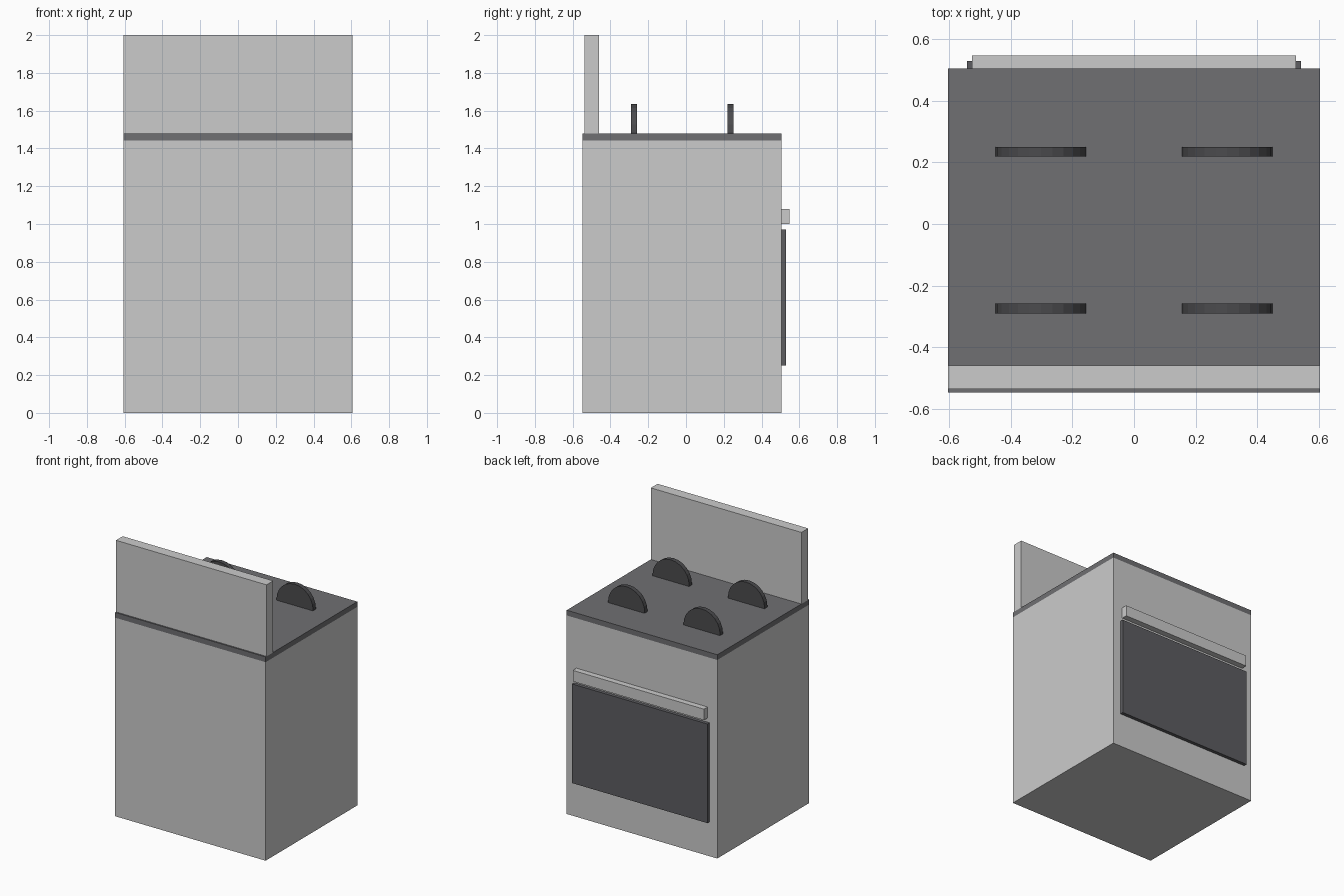
import bpy
import math

if "Cube" in bpy.data.objects:
    bpy.data.objects.remove(bpy.data.objects["Cube"])


def material(name, r, g, b):
    mat = bpy.data.materials.new(name)
    mat.diffuse_color = (r, g, b, 1)
    mat.use_nodes = True
    mat.node_tree.nodes["Principled BSDF"].inputs["Base Color"].default_value = mat.diffuse_color
    return mat


enamel = material("light_enamel", 0.55, 0.55, 0.57)
top_grey = material("cooktop_grey", 0.16, 0.16, 0.17)
glass = material("dark_glass", 0.11, 0.11, 0.12)
iron = material("burner_iron", 0.07, 0.07, 0.075)


def box(name, x, y, z, mat):
    """Axis-aligned box from (min, max) ranges."""
    bpy.ops.mesh.primitive_cube_add(size=1, location=[sum(r) / 2 for r in (x, y, z)])
    ob = bpy.context.object
    ob.name = name
    ob.scale = [r[1] - r[0] for r in (x, y, z)]
    bpy.ops.object.transform_apply(location=False, rotation=False, scale=True)
    ob.data.materials.append(mat)
    return ob


W = 0.605

# Oven body, cooktop slab and upright splashback
box("body", (-W, W), (-0.547, 0.505), (0, 1.442), enamel)
box("cooktop", (-W, W), (-0.547, 0.505), (1.442, 1.48), top_grey)
box("splashback", (-W, W), (-0.537, -0.46), (1.48, 2.0), enamel)

# Oven door with handle bar above it
box("oven_door", (-0.543, 0.543), (0.505, 0.53), (0.25, 0.97), glass)
box("door_handle", (-0.527, 0.527), (0.505, 0.547), (1.0, 1.08), enamel)

# Four upright discs half sunk into the cooktop
for row, y in (("back", -0.275), ("front", 0.235)):
    for side, x in (("left", -0.303), ("right", 0.303)):
        bpy.ops.mesh.primitive_cylinder_add(
            vertices=24, radius=0.147, depth=0.032,
            location=(x, y, 1.488), rotation=(math.pi / 2, 0, 0))
        disc = bpy.context.object
        disc.name = f"burner_{row}_{side}"
        disc.data.materials.append(iron)
